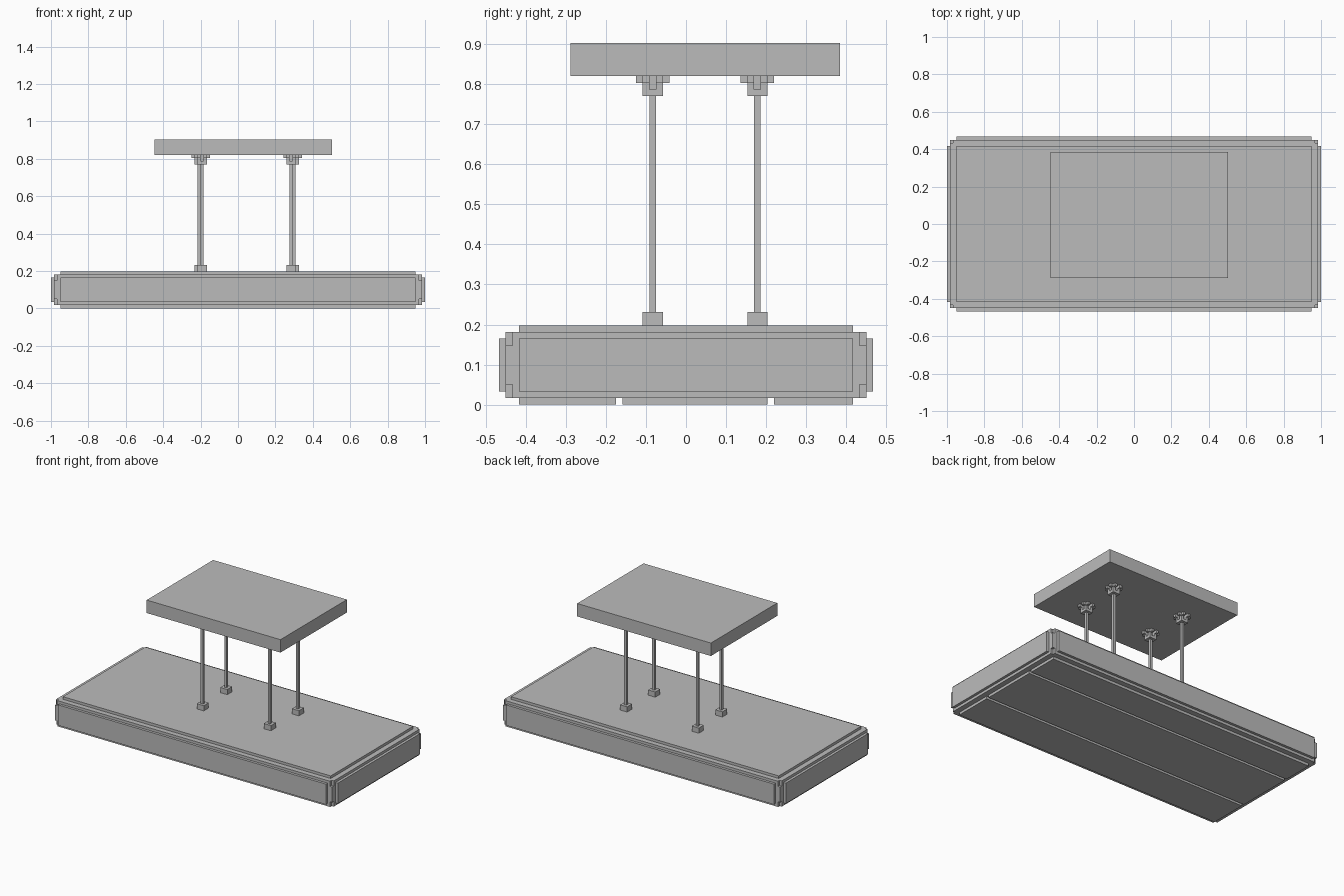
import bpy
import bmesh
from mathutils import Vector

default = bpy.data.objects.get("Cube")
if default:
    bpy.data.objects.remove(default, do_unlink=True)

GREY = (0.5, 0.5, 0.5, 1.0)
grey = bpy.data.materials.new("plain grey")
grey.use_nodes = True
grey.diffuse_color = GREY
grey.node_tree.nodes["Principled BSDF"].inputs["Base Color"].default_value = GREY

U = 1 / 60  # module: thickness of one step


def build(name, boxes):
    """One object made of boxes, each given by its low and high corner."""
    bm = bmesh.new()
    for low, high in boxes:
        low, high = Vector(low), Vector(high)
        verts = bmesh.ops.create_cube(bm, size=1)["verts"]
        bmesh.ops.scale(bm, vec=high - low, verts=verts)
        bmesh.ops.translate(bm, vec=(low + high) / 2, verts=verts)
    mesh = bpy.data.meshes.new(name)
    bm.to_mesh(mesh)
    bm.free()
    mesh.materials.append(grey)
    obj = bpy.data.objects.new(name, mesh)
    bpy.context.collection.objects.link(obj)
    return obj


def slab(x, y, z0, z1):
    """Box centred on the vertical axis, from half sizes."""
    return (-x, -y, z0), (x, y, z1)


# Base: inner body with notched corners
TOP = 0.198
X, Y = 1.0, 0.467
low, high = U, TOP - U
build("base_body", [
    slab(X - 2 * U, Y - U, low, high),
    slab(X - U, Y - 2 * U, low, high),
    slab(X - U, Y - U, low + 2 * U, high - 2 * U),
])

# Raised panels on the sides and top
build("end_panels", [slab(X, Y - 3 * U, low + U, high - U)])
build("long_side_panels", [slab(X - 3 * U, Y, low + U, high - U)])
build("top_panel", [slab(X - 3 * U, Y - 3 * U, 0.1, TOP)])

# Bottom boards separated by two grooves
px, py = X - 3 * U, Y - 3 * U
for label, y0, y1 in (("front", -py, -0.175), ("middle", -0.158, 0.203), ("back", 0.22, py)):
    build(f"bottom_board_{label}", [((-px, y0, 0), (px, y1, 0.03))])

# Upper slab
SLAB = 0.82
build("upper_slab", [((-0.446, -0.288, SLAB), (0.503, 0.385, 0.903))])


def cell(i, j, z0, z1):
    """One module wide column at grid cell i, j."""
    return ((i - 0.5) * U, (j - 0.5) * U, z0), ((i + 0.5) * U, (j + 0.5) * U, z1)


# Posts with square feet and lobed brackets; the back pair stands wider
for row, y, xs in (("front", -0.083, (0.284, -0.192)), ("back", 0.178, (0.3, -0.208))):
    for side, x in zip(("left", "right"), xs):
        bracket = [slab(1.5 * U, 1.5 * U, SLAB - 3 * U, SLAB - 2 * U)]
        for i in (-1, 1):
            for j in (-1, 1):
                bracket.append(cell(i, j, SLAB - 2 * U, SLAB))
                bracket.append(cell(2 * i, j, SLAB - U, SLAB))
                bracket.append(cell(i, 2 * j, SLAB - U, SLAB))
        parts = {
            "post": [slab(U / 2, U / 2, TOP, SLAB)],
            "post_foot": [slab(1.5 * U, 1.5 * U, TOP, TOP + 2 * U)],
            "post_bracket": bracket,
        }
        for part, boxes in parts.items():
            build(f"{row}_{side}_{part}", boxes).location = (x, y, 0)
